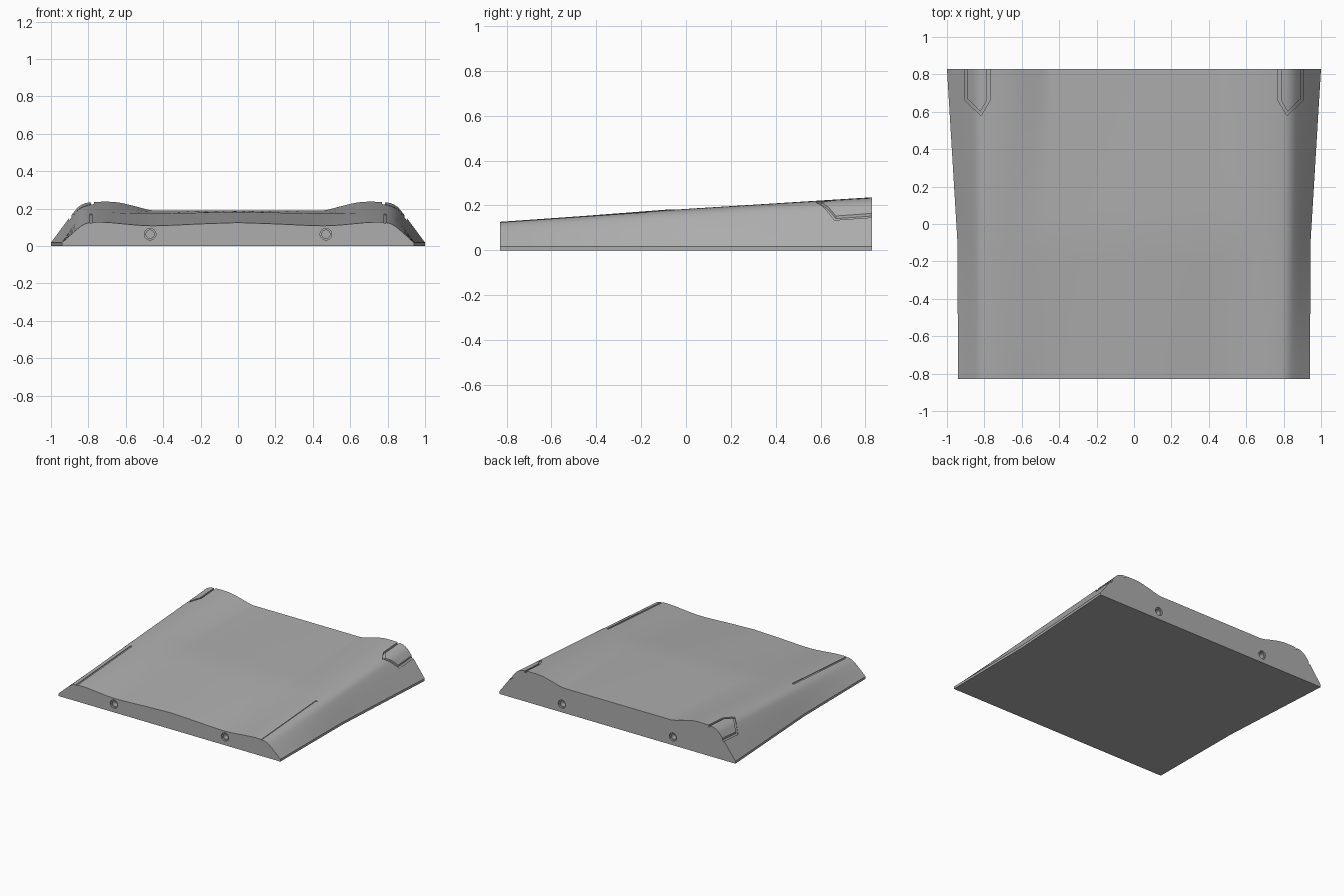
import bpy, bmesh, math
from mathutils import Vector

cube = bpy.data.objects.get("Cube")
if cube:
    bpy.data.objects.remove(cube, do_unlink=True)

grey = bpy.data.materials.new("plain grey")
grey.use_nodes = True
grey.diffuse_color = (0.42, 0.42, 0.42, 1)
grey.node_tree.nodes["Principled BSDF"].inputs["Base Color"].default_value = (0.42, 0.42, 0.42, 1)

# Half cross-sections (x, z) from the centre line out to the lip
FRONT = [(0, .125), (.2, .118), (.4, .109), (.5, .109), (.6, .117), (.7, .126),
         (.78, .126), (.82, .117), (.86, .09), (.94, .018)]
MIDDLE = [(0, .182), (.2, .178), (.4, .174), (.5, .173), (.6, .175), (.7, .179),
          (.78, .178), (.83, .165), (.87, .125), (.945, .018)]
BACK = [(0, .19), (.2, .19), (.4, .19), (.47, .192), (.56, .215), (.66, .235),
        (.78, .234), (.84, .218), (.89, .165), (1, .018)]
END, BEND = 0.83, -0.08


def smooth(points, steps=4):
    """Catmull-Rom curve through the points."""
    p = [Vector(q) for q in points]
    p = [2 * p[0] - p[1]] + p + [2 * p[-1] - p[-2]]
    out = []
    for i in range(1, len(p) - 2):
        a, b, c, d = p[i - 1:i + 3]
        for k in range(steps):
            t = k / steps
            out.append(0.5 * (2 * b + (c - a) * t + (2 * a - 5 * b + 4 * c - d) * t ** 2
                              + (3 * b - a - 3 * c + d) * t ** 3))
    return out + [p[-2]]


front, middle, back = smooth(FRONT), smooth(MIDDLE), smooth(BACK)


def section(y):
    if y < BEND:
        a, b, t = front, middle, (y + END) / (BEND + END)
    else:
        a, b, t = middle, back, (y - BEND) / (END - BEND)
    return [p.lerp(q, t) for p, q in zip(a, b)]


def height(x, y):
    s = section(max(-END, min(END, y)))
    for p, q in zip(s, s[1:]):
        if p.x <= abs(x) <= q.x:
            return p.y + (q.y - p.y) * (abs(x) - p.x) / (q.x - p.x)
    return s[-1].y


def finish(bm, name):
    bmesh.ops.recalc_face_normals(bm, faces=bm.faces)
    me = bpy.data.meshes.new(name)
    bm.to_mesh(me)
    bm.free()
    me.materials.append(grey)
    ob = bpy.data.objects.new(name, me)
    bpy.context.collection.objects.link(ob)
    return ob


def loft(rings, name):
    """Closed solid through a list of equal rings."""
    bm = bmesh.new()
    loops = [[bm.verts.new(v) for v in r] for r in rings]
    n = len(loops[0])
    for a, b in zip(loops, loops[1:]):
        for i in range(n):
            j = (i + 1) % n
            bm.faces.new((a[i], a[j], b[j], b[i]))
    bm.faces.new(loops[0])
    bm.faces.new(loops[-1])
    return finish(bm, name)


# Sloping slab with raised shoulders and flared sides
def slab_ring(y):
    s = section(y)
    top = [(-p.x, y, p.y) for p in reversed(s)] + [(p.x, y, p.y) for p in s[1:]]
    w = s[-1].x
    return top + [(w, y, 0), (-w, y, 0)]


rows = 6
ys = [-END + (BEND + END) * i / rows for i in range(rows)]
ys += [BEND + (END - BEND) * i / rows for i in range(rows + 1)]
slab = loft([slab_ring(y) for y in ys], "slab")

cutters = []


# Groove cutter that follows the surface along a plan path
def groove(path, width, depth, name, side):
    pts = []
    for a, b in zip(path, path[1:]):
        a, b = Vector(a), Vector(b)
        pts += [a.lerp(b, k / 8) for k in range(8)]
    pts.append(Vector(path[-1]))
    rings = []
    for i, p in enumerate(pts):
        d0 = (p - pts[max(i - 1, 0)]).normalized()
        d1 = (pts[min(i + 1, len(pts) - 1)] - p).normalized()
        t = (d0 + d1).normalized()
        miter = 1 / max(0.5, t.dot(d1 if d1.length else d0))
        off = Vector((-t.y, t.x)) * width / 2 * miter
        l, r = p + off, p - off
        rings.append([(side * l.x, l.y, height(l.x, l.y) - depth),
                      (side * r.x, r.y, height(r.x, r.y) - depth),
                      (side * r.x, r.y, 0.3), (side * l.x, l.y, 0.3)])
    cutters.append(loft(rings, name))


# Stepped round socket in an end face
def socket(x, y):
    for radius, deep in ((0.031, 0.012), (0.022, 0.05)):
        bm = bmesh.new()
        bmesh.ops.create_cone(bm, cap_ends=True, segments=32, radius1=radius,
                              radius2=radius, depth=2 * deep)
        ob = finish(bm, "socket_cutter")
        ob.rotation_euler.x = math.pi / 2
        ob.location = (x, y, 0.063)
        cutters.append(ob)


for side in (-1, 1):
    groove([(.785, -.85), (.785, -.17)], .014, .005, "front_groove_cutter", side)
    groove([(.778, .85), (.778, .66), (.82, .59), (.897, .665), (.897, .85)],
           .014, .012, "back_groove_cutter", side)
    for y in (-END, END):
        socket(side * 0.47, y)

# Cut the grooves and sockets, then shade
for c in cutters:
    c.hide_render = True
    c.hide_set(True)
    m = slab.modifiers.new(c.name, 'BOOLEAN')
    m.operation, m.solver, m.object = 'DIFFERENCE', 'EXACT', c
bpy.context.view_layer.update()
cut_mesh = bpy.data.meshes.new_from_object(
    slab.evaluated_get(bpy.context.evaluated_depsgraph_get()))
slab.modifiers.clear()
slab.data = cut_mesh
for c in cutters:
    bpy.data.objects.remove(c, do_unlink=True)

bpy.ops.object.select_all(action='DESELECT')
bpy.context.view_layer.objects.active = slab
slab.select_set(True)
bpy.ops.object.shade_smooth_by_angle(angle=math.radians(30))
